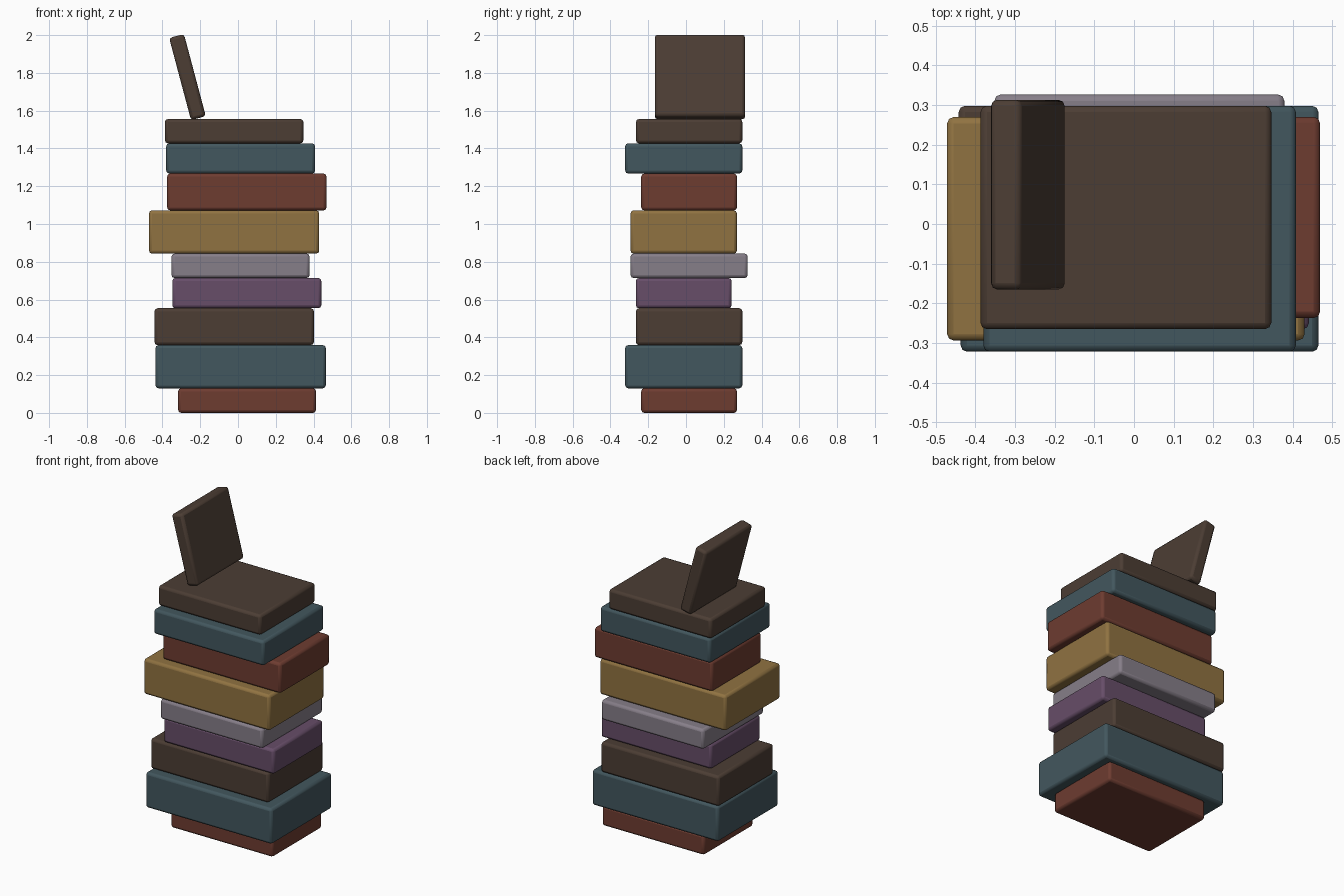
import bpy
from math import radians

if "Cube" in bpy.data.objects:
    bpy.data.objects.remove(bpy.data.objects["Cube"])

# Cover colours (linear)
COLORS = {
    "red": (0.155, 0.045, 0.030),
    "teal": (0.055, 0.095, 0.112),
    "brown": (0.072, 0.047, 0.034),
    "purple": (0.135, 0.075, 0.140),
    "grey": (0.240, 0.210, 0.250),
    "gold": (0.280, 0.170, 0.053),
}
mats = {}
for key, rgb in COLORS.items():
    mats[key] = bpy.data.materials.new(key + "_cover")
    mats[key].diffuse_color = (*rgb, 1)


def book(name, center, size, color, tilt=0.0):
    """Rounded block lying flat, optionally tilted about y."""
    bpy.ops.mesh.primitive_cube_add(size=1, location=center)
    ob = bpy.context.object
    ob.name = name
    ob.scale = size
    bpy.ops.object.transform_apply(location=False, rotation=False, scale=True)
    ob.rotation_euler.y = tilt
    bev = ob.modifiers.new("rounded_edges", "BEVEL")
    bev.width = 0.016
    bev.segments = 2
    ob.data.materials.append(mats[color])
    bpy.ops.object.shade_smooth_by_angle(angle=radians(50))
    return ob


# Stack from the bottom up: colour, x min, x max, height
stack = [
    ("red", -0.317, 0.413, 0.130),
    ("teal", -0.437, 0.465, 0.229),
    ("brown", -0.442, 0.402, 0.195),
    ("purple", -0.348, 0.441, 0.160),
    ("grey", -0.352, 0.379, 0.129),
    ("gold", -0.471, 0.430, 0.229),
    ("red", -0.375, 0.469, 0.195),
    ("teal", -0.380, 0.408, 0.160),
    ("brown", -0.387, 0.346, 0.129),
]
depths = (0.507, 0.620, 0.563)   # repeats every three books
shifts = (0.0165, -0.012)        # alternates back and forth

z = 0.0
for i, (color, x0, x1, h) in enumerate(stack):
    book(f"book_{i + 1}_{color}", ((x0 + x1) / 2, shifts[i % 2], z + h / 2),
         (x1 - x0, depths[i % 3], h), color)
    z += h

# Thin book standing tilted on top
book("leaning_book", (-0.2675, 0.074, 1.778), (0.081, 0.478, 0.45), "brown", -0.26)

for m in bpy.data.materials:
    if m.users and not m.is_grease_pencil:
        m.use_nodes = True
        m.node_tree.nodes["Principled BSDF"].inputs["Base Color"].default_value = m.diffuse_color
